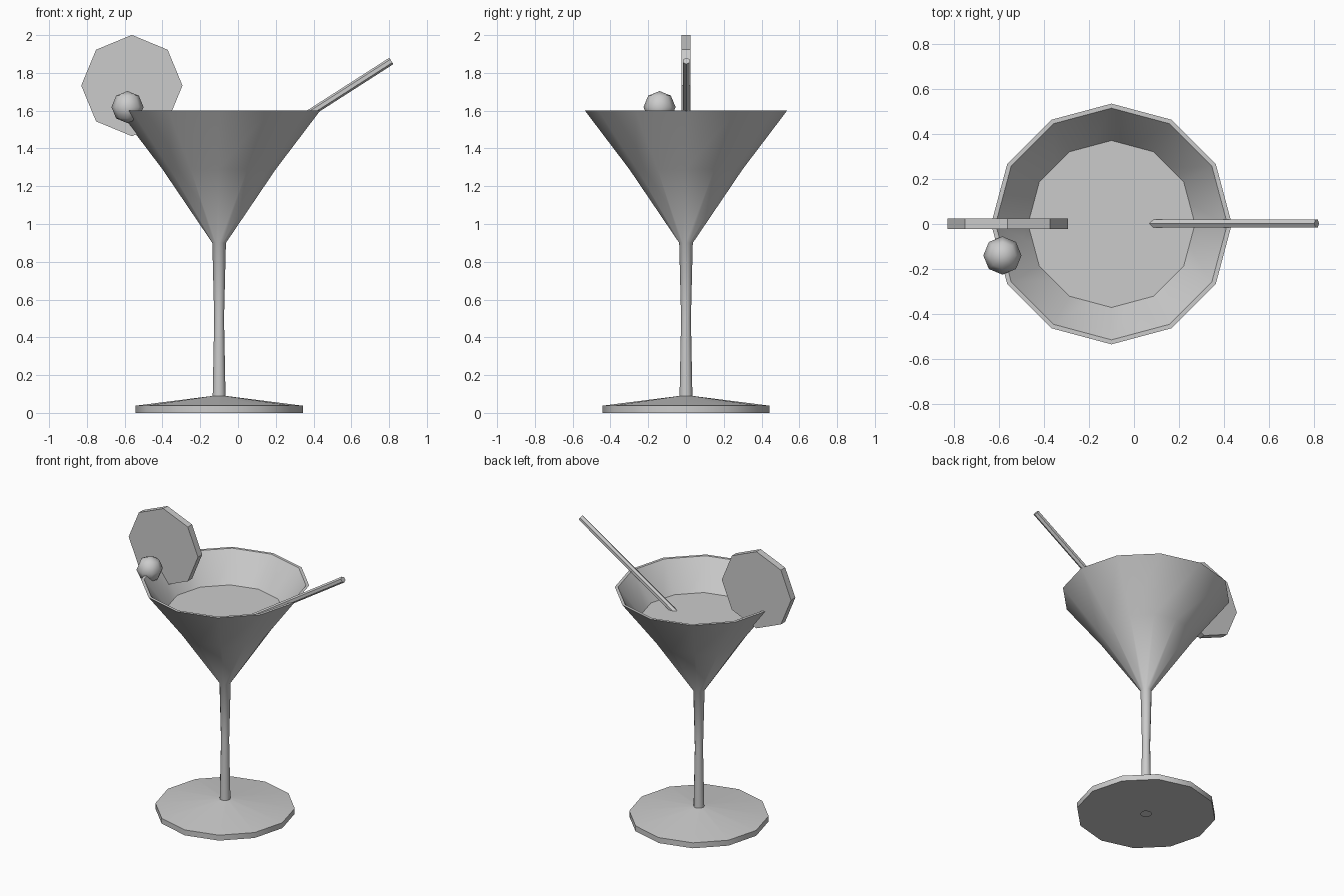
import bpy, bmesh
from math import radians, sin, cos, pi
from mathutils import Vector, Matrix

cube = bpy.data.objects.get("Cube")
if cube:
    bpy.data.objects.remove(cube, do_unlink=True)

grey = bpy.data.materials.new("light_grey")
grey.use_nodes = True
grey.diffuse_color = (0.6, 0.6, 0.6, 1)
grey.node_tree.nodes["Principled BSDF"].inputs["Base Color"].default_value = (0.6, 0.6, 0.6, 1)

SIDES = 12
AXIS_X = -0.1   # glass axis


def finish(name, bm, matrix=Matrix(), angle=None):
    """Turn a bmesh into an object, smooth below the given angle."""
    bm.transform(matrix)
    mesh = bpy.data.meshes.new(name)
    bm.to_mesh(mesh)
    bm.free()
    mesh.materials.append(grey)
    obj = bpy.data.objects.new(name, mesh)
    bpy.context.collection.objects.link(obj)
    if angle:
        bpy.ops.object.select_all(action='DESELECT')
        obj.select_set(True)
        bpy.context.view_layer.objects.active = obj
        bpy.ops.object.shade_smooth_by_angle(angle=radians(angle))
    return obj


def prism(sides, radius, depth, turn=0):
    bm = bmesh.new()
    bmesh.ops.create_cone(bm, cap_ends=True, segments=sides, radius1=radius,
                          radius2=radius, depth=depth,
                          matrix=Matrix.Rotation(turn, 4, 'Z'))
    return bm


def lathe(profile):
    """Spin (radius, height) points round z and cap the last ring."""
    bm = bmesh.new()
    rings = [[bm.verts.new((r * cos(2 * pi * j / SIDES), r * sin(2 * pi * j / SIDES), z))
              for j in range(SIDES)] for r, z in profile]
    for low, high in zip(rings, rings[1:]):
        for j in range(SIDES):
            k = (j + 1) % SIDES
            bm.faces.new((low[j], low[k], high[k], high[j]))
    bm.faces.new(rings[-1])
    return bm


# Foot, stem and bowl as one turned profile, hollow under the stem
profile = [(0.034, 0), (0.443, 0), (0.443, 0.038), (0.034, 0.09),
           (0.026, 0.5), (0.036, 0.9), (0.3, 1.29), (0.535, 1.6),
           (0.515, 1.6), (0.284, 1.295), (0.02, 0.91)]
at_axis = Matrix.Translation((AXIS_X, 0, 0))
finish("glass", lathe(profile), at_axis, 32)

# Drink surface
bm = bmesh.new()
bmesh.ops.create_circle(bm, cap_ends=True, segments=SIDES, radius=0.375)
finish("drink", bm, Matrix.Translation((AXIS_X, 0, 1.41)))

# Octagonal fruit slice on the rim
finish("fruit_slice", prism(8, 0.268, 0.047),
       Matrix.Translation((-0.562, 0.001, 1.733)) @ Matrix.Rotation(pi / 2, 4, 'X'))

# Berry beside the slice
bm = bmesh.new()
bmesh.ops.create_uvsphere(bm, u_segments=8, v_segments=4, radius=0.085)
finish("berry", bm, Matrix.Translation((-0.585, -0.14, 1.619)), 80)

# Straw leaning over the rim
start, end = Vector((0.05, 0.002, 1.375)), Vector((0.812, 0.002, 1.863))
along = end - start
finish("straw", prism(6, 0.02, along.length),
       Matrix.Translation((start + end) / 2) @ Matrix.Rotation(pi / 2 - 0.57, 4, 'Y')
       @ Matrix.Rotation(pi / 2, 4, 'Z'))
